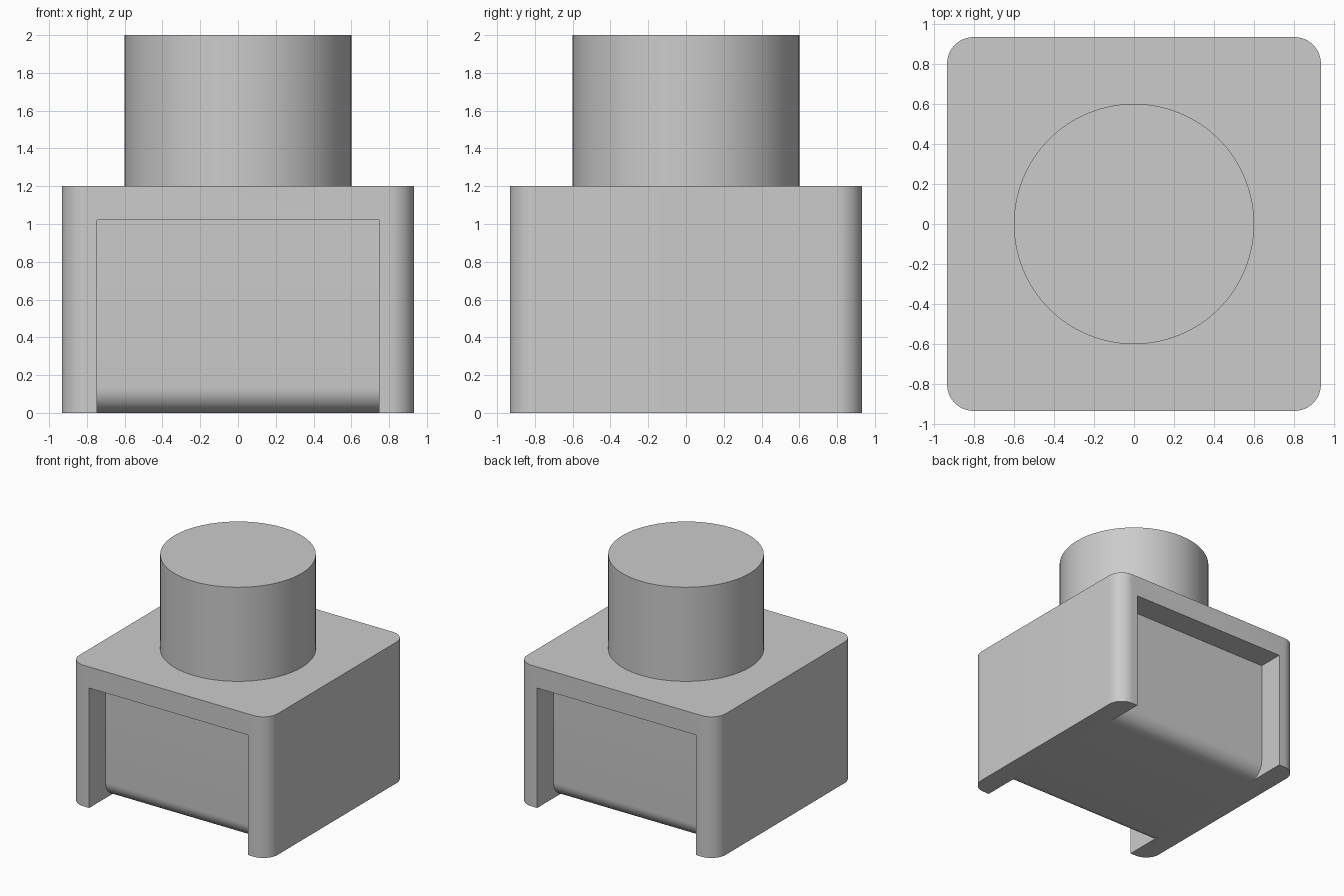
import bpy, bmesh
from math import sin, cos, pi, radians
from mathutils import Vector

cube = bpy.data.objects.get("Cube")
if cube:
    bpy.data.objects.remove(cube, do_unlink=True)

HALF = 0.933       # half width of the body
BODY_TOP = 1.2
RADIUS = 0.133     # corner rounding
RECESS_X = 0.747
RECESS_TOP = 1.02
RECESS_DEPTH = 0.22
STEPS = 12

grey = bpy.data.materials.new("plain grey")
grey.use_nodes = True
colour = (0.6, 0.6, 0.6, 1)
grey.diffuse_color = colour
grey.node_tree.nodes["Principled BSDF"].inputs["Base Color"].default_value = colour


def prism(name, outline, direction):
    """Extrude a closed outline of 3D points along a direction."""
    bm = bmesh.new()
    face = bm.faces.new([bm.verts.new(p) for p in outline])
    new = bmesh.ops.extrude_face_region(bm, geom=[face])["geom"]
    verts = [v for v in new if isinstance(v, bmesh.types.BMVert)]
    bmesh.ops.translate(bm, verts=verts, vec=Vector(direction))
    bmesh.ops.recalc_face_normals(bm, faces=bm.faces)
    mesh = bpy.data.meshes.new(name)
    bm.to_mesh(mesh)
    bm.free()
    mesh.materials.append(grey)
    obj = bpy.data.objects.new(name, mesh)
    bpy.context.collection.objects.link(obj)
    return obj


def smooth(obj):
    bpy.ops.object.select_all(action="DESELECT")
    obj.select_set(True)
    bpy.context.view_layer.objects.active = obj
    bpy.ops.object.shade_smooth_by_angle(angle=radians(30))


# Body: square block with rounded upright corners
corner = HALF - RADIUS
outline = []
for i, (sx, sy) in enumerate([(1, 1), (-1, 1), (-1, -1), (1, -1)]):
    for k in range(STEPS + 1):
        a = (i + k / STEPS) * pi / 2
        outline.append((sx * corner + RADIUS * cos(a), sy * corner + RADIUS * sin(a), 0))
body = prism("body", outline, (0, 0, BODY_TOP))

# Front and back recesses, with the lower edge of the inner wall rounded under
wall = HALF - RECESS_DEPTH
for side, name in ((-1, "front"), (1, "back")):
    profile = [(HALF + 0.2, -0.1), (HALF + 0.2, RECESS_TOP), (wall, RECESS_TOP)]
    for k in range(STEPS + 1):
        a = k / STEPS * pi / 2
        profile.append((wall - RADIUS + RADIUS * cos(a), RADIUS - RADIUS * sin(a)))
    profile.append((wall - RADIUS, -0.1))
    cutter = prism(name + "_recess_cutter",
                   [(-RECESS_X, side * y, z) for y, z in profile], (2 * RECESS_X, 0, 0))
    cut = body.modifiers.new(name + " recess", "BOOLEAN")
    cut.operation = "DIFFERENCE"
    cut.solver = "EXACT"
    cut.object = cutter
    bpy.context.view_layer.objects.active = body
    bpy.ops.object.modifier_apply(modifier=cut.name)
    bpy.data.objects.remove(cutter, do_unlink=True)
smooth(body)

# Round post on top
bpy.ops.mesh.primitive_cylinder_add(vertices=64, radius=0.6, depth=2 - BODY_TOP,
                                    location=(0, 0, (2 + BODY_TOP) / 2))
post = bpy.context.object
post.name = "round_post"
post.data.materials.append(grey)
smooth(post)
